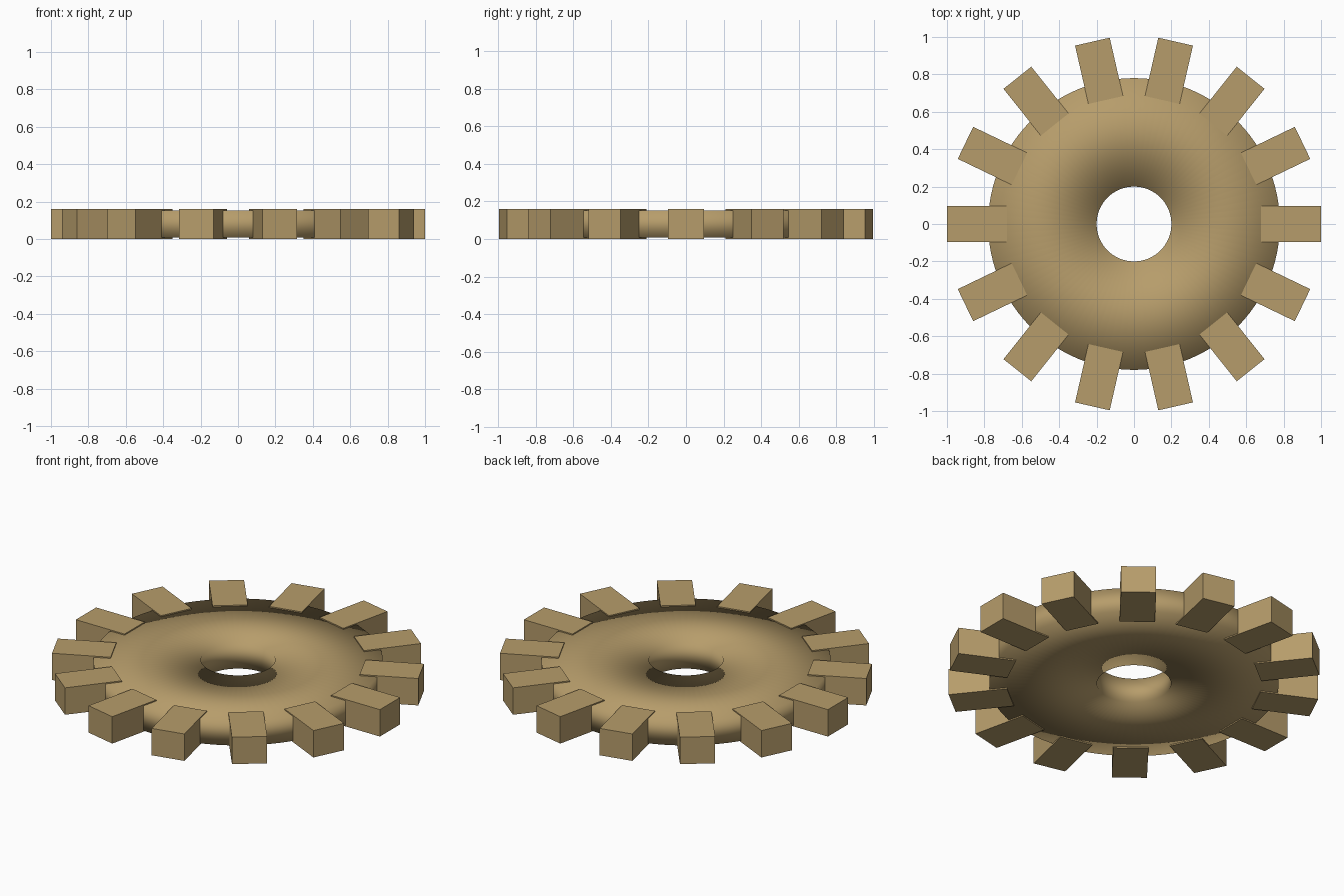
import bpy, bmesh, math
from mathutils import Matrix

if "Cube" in bpy.data.objects:
    bpy.data.objects.remove(bpy.data.objects["Cube"])

TEETH = 14
SEGMENTS = 96

brass = bpy.data.materials.new("brass")
brass.diffuse_color = (0.47, 0.335, 0.146, 1)
brass.use_nodes = True
brass.node_tree.nodes["Principled BSDF"].inputs["Base Color"].default_value = brass.diffuse_color


def add_object(name, bm, smooth):
    bmesh.ops.recalc_face_normals(bm, faces=bm.faces)
    for f in bm.faces:
        f.smooth = smooth
    mesh = bpy.data.meshes.new(name)
    bm.to_mesh(mesh)
    bm.free()
    mesh.materials.append(brass)
    obj = bpy.data.objects.new(name, mesh)
    bpy.context.collection.objects.link(obj)
    return obj


# Gear body: flat ring with a bore, shaded smooth over its corners
bm = bmesh.new()
profile = [(0.2, 0.007), (0.78, 0.007), (0.78, 0.153), (0.2, 0.153)]
rings = []
for i in range(SEGMENTS):
    a = 2 * math.pi * i / SEGMENTS
    rings.append([bm.verts.new((r * math.cos(a), r * math.sin(a), z)) for r, z in profile])
for i in range(SEGMENTS):
    p, q = rings[i], rings[(i + 1) % SEGMENTS]
    for j in range(4):
        k = (j + 1) % 4
        bm.faces.new((p[j], q[j], q[k], p[k]))
add_object("gear_body", bm, True)

# Teeth: flat-faced blocks set into the rim
bm = bmesh.new()
for i in range(TEETH):
    place = (Matrix.Rotation(2 * math.pi * i / TEETH, 4, 'Z')
             @ Matrix.Translation((0.84, 0, 0.08))
             @ Matrix.Diagonal((0.32, 0.19, 0.16, 1)))
    bmesh.ops.create_cube(bm, size=1, matrix=place)
add_object("gear_teeth", bm, False)
